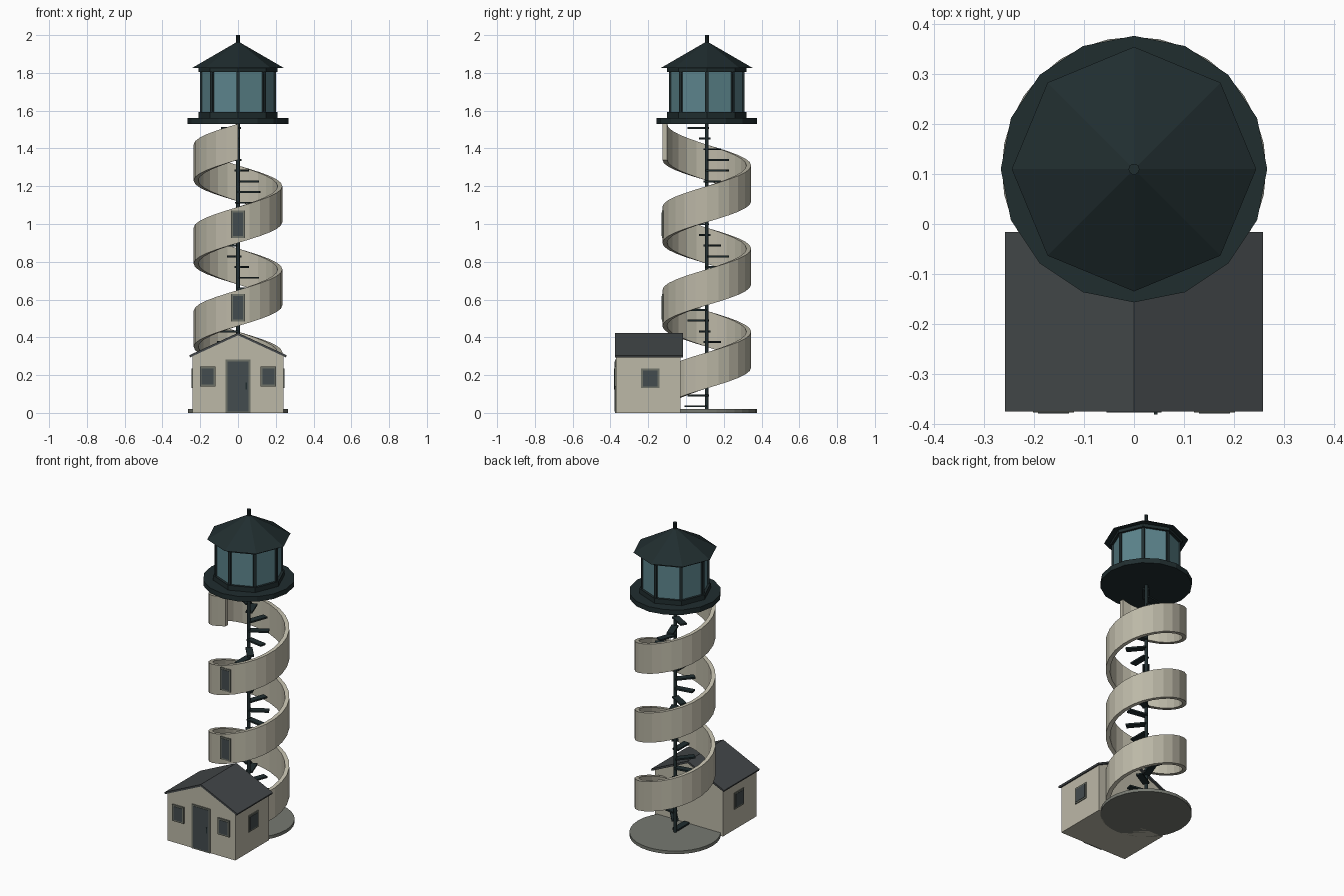
import bpy, bmesh, math
from mathutils import Matrix, Vector

if "Cube" in bpy.data.objects:
    bpy.data.objects.remove(bpy.data.objects["Cube"])

CY = 0.11  # tower axis


def mat(name, r, g, b):
    lin = [(c / 255 / 12.92) if c < 11 else ((c / 255 + 0.055) / 1.055) ** 2.4 for c in (r, g, b)]
    m = bpy.data.materials.new(name)
    m.diffuse_color = (*lin, 1)
    m.use_nodes = True
    m.node_tree.nodes["Principled BSDF"].inputs["Base Color"].default_value = m.diffuse_color
    return m


STONE = mat("pale_stone", 188, 184, 167)
DARK = mat("dark_green_metal", 32, 45, 47)
GLASS = mat("lantern_glass", 92, 132, 140)
PANE = mat("dark_pane", 68, 76, 78)
FRAME = mat("grey_frame", 110, 114, 104)
SLATE = mat("slate_roof", 66, 70, 72)
BASE = mat("base_grey", 118, 121, 113)


def finish(name, bm, m):
    bmesh.ops.recalc_face_normals(bm, faces=bm.faces)
    me = bpy.data.meshes.new(name)
    bm.to_mesh(me)
    bm.free()
    me.materials.append(m)
    ob = bpy.data.objects.new(name, me)
    bpy.context.collection.objects.link(ob)
    return ob


def box(name, lo, hi, m, xf=None):
    bm = bmesh.new()
    bmesh.ops.create_cube(bm, size=1)
    for v in bm.verts:
        v.co = Vector([(a + b) / 2 + c * (b - a) for a, b, c in zip(lo, hi, v.co)])
    if xf:
        bm.transform(xf)
    return finish(name, bm, m)


def drum(name, r1, r2, z0, z1, n, m):
    """Upright n-sided prism or cone on the tower axis, one vertex on +x."""
    bm = bmesh.new()
    ring = lambda r, z: [bm.verts.new((r * math.cos(2 * math.pi * i / n),
                                       CY + r * math.sin(2 * math.pi * i / n), z)) for i in range(n)]
    a = ring(r1, z0)
    bm.faces.new(a)
    if r2 > 0:
        b = ring(r2, z1)
        bm.faces.new(b)
        for i in range(n):
            bm.faces.new((a[i], a[(i + 1) % n], b[(i + 1) % n], b[i]))
    else:
        tip = bm.verts.new((0, CY, z1))
        for i in range(n):
            bm.faces.new((a[i], a[(i + 1) % n], tip))
    return finish(name, bm, m)


def extrude_y(name, pts, y0, y1, m):
    """Front profile (x, z) extruded along y."""
    bm = bmesh.new()
    f = bm.faces.new([bm.verts.new((x, y0, z)) for x, z in pts])
    r = bmesh.ops.extrude_face_region(bm, geom=[f])
    bmesh.ops.translate(bm, vec=(0, y1 - y0, 0),
                        verts=[v for v in r["geom"] if isinstance(v, bmesh.types.BMVert)])
    return finish(name, bm, m)


# round base and centre pole
drum("base_disc", 0.265, 0.265, 0, 0.02, 32, BASE)
drum("centre_pole", 0.01, 0.01, 0.02, 1.54, 12, DARK)

# spiral wall: three turns of a rectangular section
bm = bmesh.new()
N, TURNS, PITCH, H = 24, 3, 0.44, 0.19
prev = first = None
for i in range(N * TURNS + 1):
    a = -math.pi / 2 + 2 * math.pi * i / N
    z = 0.02 + PITCH * i / N
    cur = [bm.verts.new((r * math.cos(a), CY + r * math.sin(a), z + dz))
           for r, dz in ((0.235, 0), (0.235, H), (0.21, H), (0.21, 0))]
    if prev:
        for k in range(4):
            bm.faces.new((prev[k], prev[(k + 1) % 4], cur[(k + 1) % 4], cur[k]))
    else:
        bm.faces.new(cur)
    prev = cur
bm.faces.new(prev)
finish("spiral_wall", bm, STONE)

# stair treads, nine per turn
for i in range(27):
    xf = Matrix.Translation((0, CY, 0.035 + 0.0567 * i)) @ Matrix.Rotation(math.radians(-90 + 40 * i), 4, 'Z')
    box(f"stair_tread_{i + 1}", (0, -0.02, -0.005), (0.118, 0.02, 0.005), DARK, xf)


def window(name, w, h, xf, depth=0.008):
    """Frame and pane facing -y, centred on the transform's origin."""
    box(name + "_frame", (-w / 2, -depth, -h / 2), (w / 2, 0.003, h / 2), FRAME, xf)
    e = 0.01
    box(name + "_pane", (-w / 2 + e, -depth - 0.002, -h / 2 + e), (w / 2 - e, 0, h / 2 - e), PANE, xf)


# tower windows
for k, z in enumerate((0.556, 0.998)):
    window(f"tower_window_{k + 1}", 0.072, 0.145, Matrix.Translation((0, CY - 0.232, z)), 0.006)

# gallery and lantern room
drum("gallery", 0.267, 0.267, 1.53, 1.562, 16, DARK)
drum("lantern_sill", 0.21, 0.21, 1.562, 1.593, 8, DARK)
drum("lantern_glass", 0.194, 0.194, 1.593, 1.81, 8, GLASS)
drum("lantern_top_rim", 0.21, 0.21, 1.805, 1.828, 8, DARK)
for i in range(8):
    xf = Matrix.Translation((0, CY, 0)) @ Matrix.Rotation(i * math.pi / 4, 4, 'Z')
    box(f"lantern_post_{i + 1}", (0.182, -0.009, 1.59), (0.2, 0.009, 1.81), DARK, xf)
drum("lantern_roof", 0.245, 0, 1.825, 1.967, 8, DARK)
drum("finial", 0.011, 0.011, 1.95, 2.0, 10, DARK)

# house
extrude_y("house_walls", [(-0.24, 0), (0.24, 0), (0.24, 0.302), (0, 0.412), (-0.24, 0.302)],
          -0.37, -0.03, STONE)
extrude_y("house_roof", [(-0.258, 0.305), (0, 0.424), (0.258, 0.305), (0.254, 0.294), (0, 0.411), (-0.254, 0.294)],
          -0.376, -0.016, SLATE)

# door
box("door_frame", (-0.066, -0.376, 0), (0.066, -0.365, 0.282), FRAME)
box("door", (-0.055, -0.378, 0.008), (0.055, -0.366, 0.273), PANE)
box("door_handle", (0.04, -0.382, 0.125), (0.047, -0.376, 0.16), DARK)

# house windows, mirrored left and right
for s, side in ((-1, "left"), (1, "right")):
    window(f"front_window_{side}", 0.082, 0.105, Matrix.Translation((s * 0.161, -0.37, 0.192)))
    window(f"side_window_{side}", 0.097, 0.105,
           Matrix.Translation((s * 0.24, -0.19, 0.183)) @ Matrix.Rotation(s * math.pi / 2, 4, 'Z'), 0.005)
